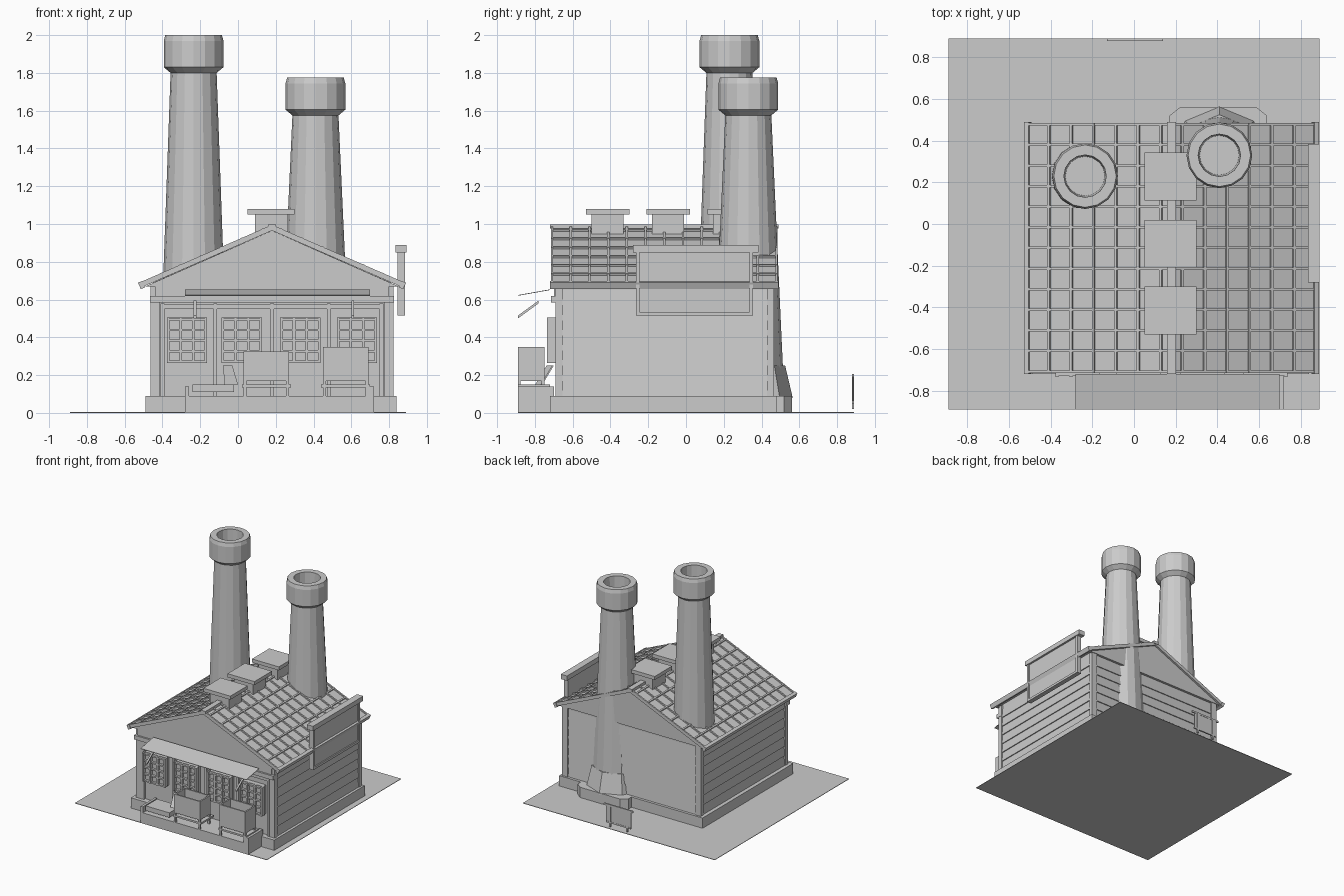
import bpy
import bmesh
import math
from mathutils import Matrix, Vector

cube = bpy.data.objects.get("Cube")
if cube:
    bpy.data.objects.remove(cube, do_unlink=True)

grey = bpy.data.materials.new("plain_grey")
grey.use_nodes = True
COLOUR = (0.6, 0.6, 0.6, 1)
grey.diffuse_color = COLOUR
grey.node_tree.nodes["Principled BSDF"].inputs["Base Color"].default_value = COLOUR


def finish(name, bm):
    bmesh.ops.recalc_face_normals(bm, faces=bm.faces)
    mesh = bpy.data.meshes.new(name)
    bm.to_mesh(mesh)
    bm.free()
    mesh.materials.append(grey)
    obj = bpy.data.objects.new(name, mesh)
    bpy.context.collection.objects.link(obj)
    return obj


def boxes(name, spans, matrix=Matrix()):
    """One object of boxes, each given as x0, x1, y0, y1, z0, z1."""
    bm = bmesh.new()
    for x0, x1, y0, y1, z0, z1 in spans:
        m = Matrix.Translation(((x0 + x1) / 2, (y0 + y1) / 2, (z0 + z1) / 2))
        m = matrix @ m @ Matrix.Diagonal((x1 - x0, y1 - y0, z1 - z0, 1))
        bmesh.ops.create_cube(bm, size=1, matrix=m)
    return finish(name, bm)


def prism(name, points, offset):
    """Extrude a flat polygon along an offset."""
    bm = bmesh.new()
    face = bm.faces.new([bm.verts.new(p) for p in points])
    new = bmesh.ops.extrude_face_region(bm, geom=[face])
    verts = [v for v in new["geom"] if isinstance(v, bmesh.types.BMVert)]
    bmesh.ops.translate(bm, vec=Vector(offset), verts=verts)
    return finish(name, bm)


def lathe(name, centre, profile, sides):
    """Stack of rings (radius, height) with closed ends."""
    bm = bmesh.new()
    rings = []
    for r, z in profile:
        angles = [math.tau * i / sides for i in range(sides)]
        rings.append([bm.verts.new((centre[0] + r * math.cos(a),
                                    centre[1] + r * math.sin(a), z)) for a in angles])
    for low, high in zip(rings, rings[1:]):
        for i in range(sides):
            j = (i + 1) % sides
            bm.faces.new((low[i], low[j], high[j], high[i]))
    bm.faces.new(rings[0])
    bm.faces.new(rings[-1])
    return finish(name, bm)


# House outline
LEFT, RIGHT, FRONT, BACK = -0.45, 0.81, -0.67, 0.45
RIDGE_X, RIDGE_Z, EAVE_Z = 0.18, 0.985, 0.68
HALF = 0.70

boxes("ground", [(-0.89, 0.89, -0.89, 0.89, 0, 0.004)])
boxes("plinth", [(-0.49, 0.84, -0.72, 0.48, 0, 0.09)])
prism("walls", [(LEFT, FRONT, 0.05), (RIGHT, FRONT, 0.05), (RIGHT, FRONT, 0.69),
                (RIDGE_X, FRONT, 0.965), (LEFT, FRONT, 0.69)], (0, BACK - FRONT, 0))
for label, y in (("front", -0.70), ("back", 0.45)):
    prism(label + "_gable", [(-0.49, y, 0.67), (0.85, y, 0.67), (RIDGE_X, y, 0.965)],
          (0, 0.02, 0))

# Lapped boards on the sides and back
ROWS = 7
STEP = 0.56 / ROWS
for label, x, out in (("left", LEFT, -1), ("right", RIGHT, 1)):
    for i in range(ROWS):
        z = 0.09 + i * STEP
        prism(f"{label}_board_{i}", [(x, FRONT, z), (x + out * 0.008, FRONT, z),
                                     (x, FRONT, z + STEP)], (0, BACK - FRONT, 0))
for i in range(ROWS):
    z = 0.09 + i * STEP
    prism(f"back_board_{i}", [(LEFT, BACK, z), (LEFT, BACK + 0.008, z),
                              (LEFT, BACK, z + STEP)], (RIGHT - LEFT, 0, 0))

# Corner posts and front beams
boxes("corner_posts", [(x, x + 0.05, y, y + 0.035, 0.09, 0.68)
                       for x in (-0.463, 0.773) for y in (-0.69, 0.43)])
boxes("front_beams", [(-0.465, 0.825, -0.715, -0.66, 0.585, 0.62),
                      (-0.44, 0.80, -0.70, -0.66, 0.62, 0.67),
                      (-0.41, 0.77, -0.69, -0.66, 0.55, 0.575)])
boxes("front_posts", [(x, x + 0.02, -0.69, -0.66, 0.09, 0.58)
                      for x in (-0.41, -0.13, 0.17, 0.47, 0.75)])

# Tiled roof: a slab and raised battens on each slope
SLOPE = math.hypot(HALF, RIDGE_Z - EAVE_Z)
COS, SIN = HALF / SLOPE, (RIDGE_Z - EAVE_Z) / SLOPE
Y0, Y1 = -0.715, 0.485
for label, s in (("left", -1), ("right", 1)):
    slope = Matrix(((s * COS, 0, s * SIN, RIDGE_X), (0, 1, 0, 0),
                    (-SIN, 0, COS, RIDGE_Z), (0, 0, 0, 1)))
    boxes(label + "_roof", [(0, SLOPE, Y0, Y1, -0.018, 0)], slope)
    rows = [0.06 + i * (SLOPE - 0.06) / 6 for i in range(7)]
    columns = [Y0 + i * (Y1 - Y0 - 0.012) / 12 for i in range(13)]
    boxes(label + "_roof_battens",
          [(x - 0.012, x, Y0, Y1, 0, 0.012) for x in rows]
          + [(0, SLOPE, y, y + 0.012, 0, 0.01) for y in columns], slope)
    boxes(label + "_eave_trim", [(SLOPE - 0.02, SLOPE + 0.005, Y0 - 0.005, Y1 + 0.005,
                                  -0.025, 0.012)], slope)
boxes("ridge_cap", [(RIDGE_X - 0.022, RIDGE_X + 0.022, -0.72, 0.49, 0.975, 0.998)])

# Ridge vents
for i, y in enumerate((-0.415, -0.095, 0.228)):
    boxes(f"ridge_vent_{i}", [(0.09, 0.265, y - 0.085, y + 0.085, 0.9, 1.05),
                              (0.05, 0.30, y - 0.115, y + 0.115, 1.05, 1.08)])


# Chimneys with flared hollow caps
def chimney(name, centre, bottom, base_r, top):
    lathe(name, centre, [(base_r, bottom), (0.122, top - 0.2), (0.158, top - 0.17),
                         (0.158, top - 0.03), (0.15, top), (0.102, top),
                         (0.095, top - 0.25)], 16)


chimney("tall_chimney", (-0.235, 0.23), 0.6, 0.165, 2.0)
chimney("short_chimney", (0.41, 0.33), 0.2, 0.185, 1.775)
lathe("chimney_foot", (0.41, 0.33), [(0.235, 0.08), (0.195, 0.25)], 8)
prism("chimney_plinth", [(0.17, 0.45, 0), (0.17, 0.52, 0), (0.22, 0.56, 0),
                         (0.59, 0.56, 0), (0.64, 0.52, 0), (0.64, 0.45, 0)], (0, 0, 0.09))

# Side sign board
boxes("side_sign", [(0.85, 0.875, -0.26, 0.35, 0.52, 0.86),
                    (0.835, 0.892, -0.28, 0.385, 0.85, 0.89),
                    (0.845, 0.885, -0.265, 0.355, 0.515, 0.535),
                    (0.845, 0.885, -0.265, -0.245, 0.52, 0.86),
                    (0.845, 0.885, 0.335, 0.355, 0.52, 0.86)])

# Small sign standing behind the house
boxes("rear_sign", [(-0.11, 0.12, 0.882, 0.888, 0.05, 0.2),
                    (-0.13, 0.14, 0.878, 0.89, 0.19, 0.205),
                    (-0.11, 0.12, 0.878, 0.89, 0.05, 0.062),
                    (-0.08, -0.065, 0.878, 0.89, 0.02, 0.2),
                    (0.075, 0.09, 0.878, 0.89, 0.02, 0.2)])

# Lattice windows
for i, x in enumerate((-0.37, -0.08, 0.23, 0.53)):
    w, low, high = 0.2, 0.265, 0.505
    bars = [(x + k * w / 3 - 0.007, x + k * w / 3 + 0.007, -0.735, -0.70, low, high)
            for k in range(4)]
    bars += [(x, x + w, -0.73, -0.70, low + k * 0.056, low + k * 0.056 + 0.012)
             for k in range(5)]
    boxes(f"window_{i}", bars + [(x, x + w, -0.71, -0.66, low, high)])

# Awning and its struts
prism("awning", [(-0.28, -0.72, 0.65), (0.70, -0.72, 0.65), (0.70, -0.89, 0.62),
                 (-0.28, -0.89, 0.62)], (0, 0, 0.004))
for label, x in (("left", 0.60), ("right", -0.235)):
    prism(label + "_awning_strut", [(x, -0.89, 0.50), (x, -0.78, 0.58), (x, -0.78, 0.595),
                                    (x, -0.89, 0.515)], (0.014, 0, 0))

# Porch platform with low end boards
boxes("porch", [(-0.28, 0.72, -0.89, -0.70, 0, 0.09),
                (-0.28, -0.26, -0.89, -0.70, 0.09, 0.14),
                (0.69, 0.72, -0.89, -0.70, 0.09, 0.14)])


# Open crates on low stands
def crate(name, x0, x1, low, high):
    y0, y1, t = -0.89, -0.75, 0.012
    boxes(name, [(x0, x1, y0, y1, low, low + t),
                 (x0, x1, y0, y0 + t, low, high), (x0, x1, y1 - t, y1, low, high),
                 (x0, x0 + t, y0, y1, low, high), (x1 - t, x1, y0, y1, low, high)])
    boxes(name + "_stand", [(x0 - 0.01, x1 + 0.01, y0, y1 + 0.03, 0.135, 0.15)]
          + [(x, x + 0.015, y, y + 0.015, 0.09, low)
             for x in (x0, x1 - 0.015) for y in (y0, y1 - 0.015)])


crate("middle_crate", 0.03, 0.27, 0.17, 0.325)
crate("left_crate", 0.45, 0.69, 0.17, 0.35)
boxes("low_tray", [(-0.24, -0.02, -0.88, -0.73, 0.11, 0.15)])
prism("leaning_board", [(-0.08, -0.73, 0.25), (-0.03, -0.70, 0.25),
                        (0.0, -0.76, 0.15), (-0.07, -0.79, 0.15)], (0, -0.008, 0))
